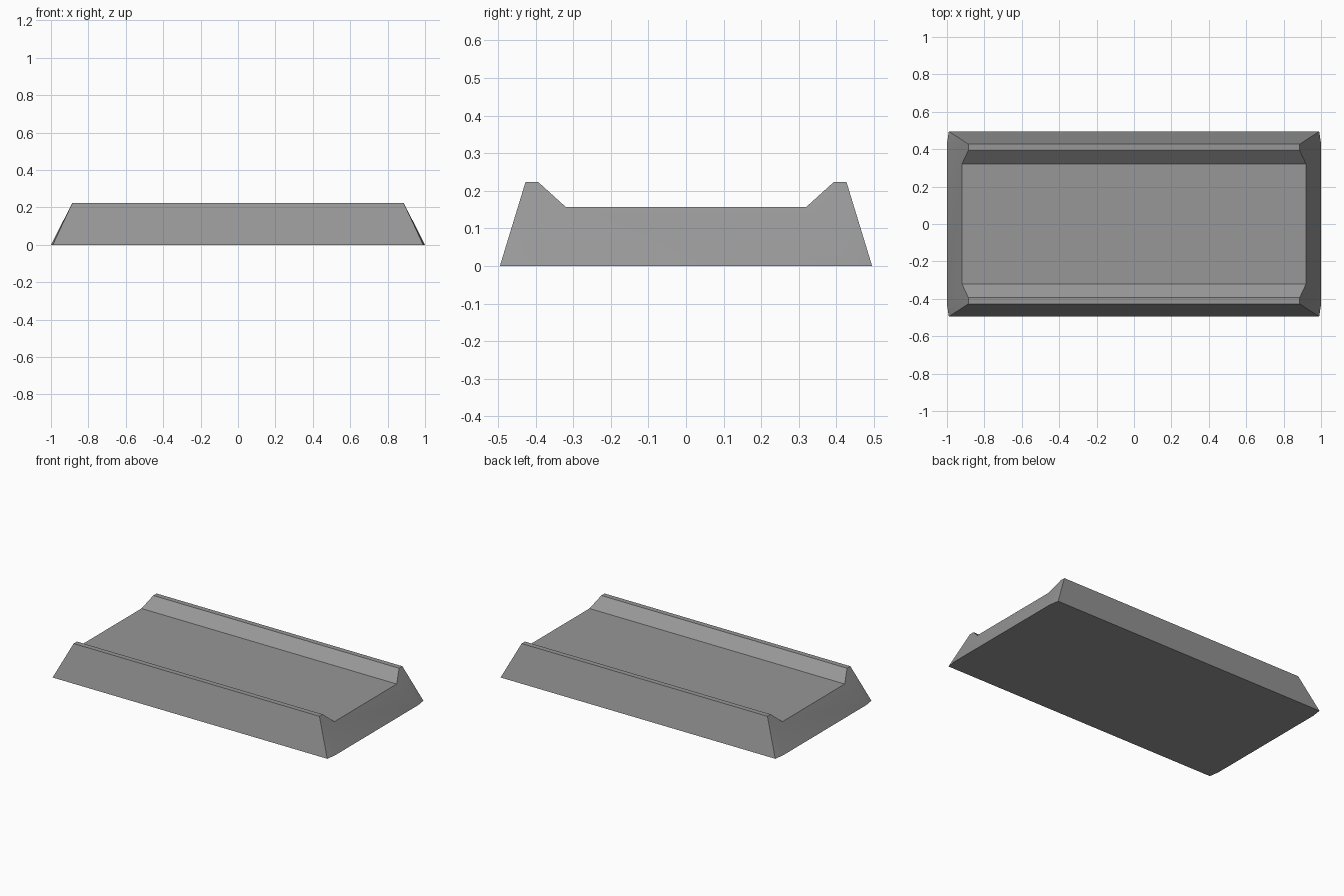
import bpy
import bmesh

if "Cube" in bpy.data.objects:
    bpy.data.objects.remove(bpy.data.objects["Cube"])

grey = bpy.data.materials.new("mid grey")
grey.diffuse_color = (0.31, 0.31, 0.31, 1)
grey.use_nodes = True
grey.node_tree.nodes["Principled BSDF"].inputs["Base Color"].default_value = grey.diffuse_color

# Half of the end outline, from base centre-side to channel floor: (x, y, z)
half = [
    (1.00, 0.43, 0.0),     # clipped base corner
    (0.99, 0.495, 0.0),
    (0.886, 0.427, 0.223),  # rim, outer edge
    (0.886, 0.393, 0.223),  # rim, inner edge
    (0.92, 0.32, 0.157),    # channel floor
]
outline = half + [(x, -y, z) for x, y, z in reversed(half)]

bm = bmesh.new()
right = [bm.verts.new(p) for p in outline]
left = [bm.verts.new((-x, y, z)) for x, y, z in outline]
n = len(outline)

# Sloped ends with small triangular corner facets
for ring in (right, left):
    bm.faces.new([ring[i] for i in (0, 2, 3, 4, 5, 6, 7, 9)])
    bm.faces.new([ring[i] for i in (0, 1, 2)])
    bm.faces.new([ring[i] for i in (9, 8, 7)])

# Long sides, rims, channel slopes and floor
for i in range(1, n - 2):
    bm.faces.new((right[i], right[i + 1], left[i + 1], left[i]))

# Flat underside
bm.faces.new([right[i] for i in (1, 0, 9, 8)] + [left[i] for i in (8, 9, 0, 1)])
bmesh.ops.recalc_face_normals(bm, faces=bm.faces[:])

mesh = bpy.data.meshes.new("channel_block")
bm.to_mesh(mesh)
bm.free()
mesh.materials.append(grey)
block = bpy.data.objects.new("channel_block", mesh)
bpy.context.collection.objects.link(block)

# Soft blend over the corner facets, crisp everywhere else
bpy.context.view_layer.objects.active = block
block.select_set(True)
bpy.ops.object.shade_smooth_by_angle(angle=0.52)
